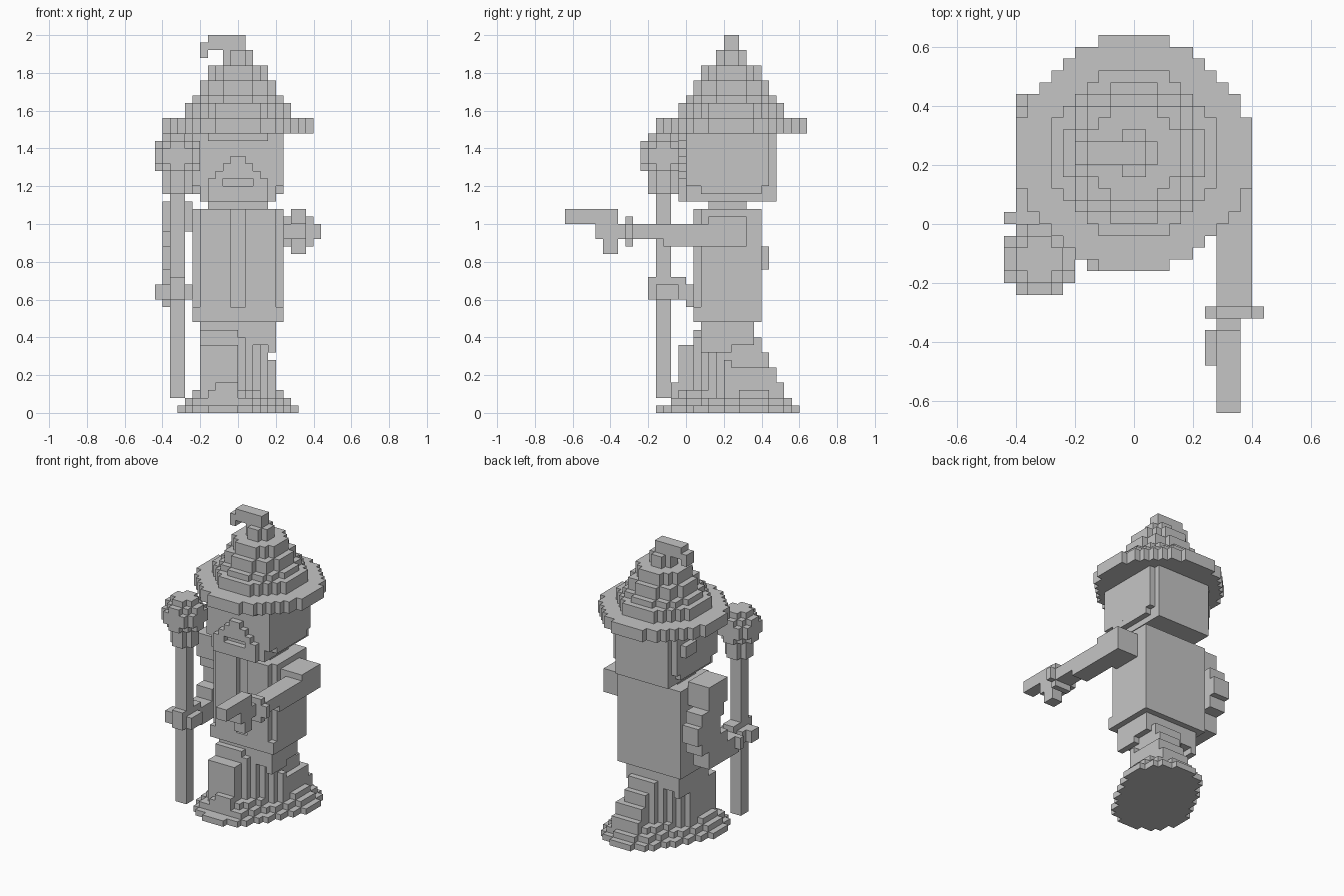
import bpy, bmesh

U = 0.04  # edge of one block

cube = bpy.data.objects.get("Cube")
if cube:
    bpy.data.objects.remove(cube, do_unlink=True)

grey = bpy.data.materials.new("plain_grey")
grey.use_nodes = True
grey.diffuse_color = (0.56, 0.56, 0.56, 1)
grey.node_tree.nodes["Principled BSDF"].inputs["Base Color"].default_value = (0.56, 0.56, 0.56, 1)


def prism(bm, outline, z0, z1):
    """Extrude a flat outline, given in blocks, from z0 to z1."""
    base = bm.faces.new([bm.verts.new((x * U, y * U, z0 * U)) for x, y in outline])
    top = bmesh.ops.extrude_face_region(bm, geom=[base])["geom"]
    verts = [v for v in top if isinstance(v, bmesh.types.BMVert)]
    bmesh.ops.translate(bm, verts=verts, vec=(0, 0, (z1 - z0) * U))


def box(bm, x0, x1, y0, y1, z0, z1):
    prism(bm, [(x0, y0), (x1, y0), (x1, y1), (x0, y1)], z0, z1)


def disc(bm, cx, cy, r, z0, z1, power=2, dx=0, dy=0):
    """A round slab with a stepped edge, optionally swept from -(dx, dy) to +(dx, dy)."""
    rows = round(r + dy)
    sweep = [k / 10 - 1 for k in range(21)] if dy else [0]
    left, right = [], []
    for i in range(-int(rows + cy % 1), int(rows + cy % 1)):
        y = i + 0.5 + cy % 1
        ends = []
        for t in sweep:
            d = abs(y - t * dy) / r
            if d < 1:
                w = r * (1 - d ** power) ** (1 / power)
                ends += [t * dx - w, t * dx + w]
        if ends:
            for edge, x in ((left, min(ends)), (right, max(ends))):
                for yy in (y - 0.5, y + 0.5):
                    p = (cx + round(x), cy + yy)
                    if p not in edge:
                        edge.append(p)
    prism(bm, right + left[::-1], z0, z1)


def part(name, boxes=(), discs=()):
    bm = bmesh.new()
    for b in boxes:
        box(bm, *b)
    for d in discs:
        disc(bm, *d)
    bmesh.ops.recalc_face_normals(bm, faces=bm.faces[:])
    mesh = bpy.data.meshes.new(name)
    bm.to_mesh(mesh)
    bm.free()
    mesh.materials.append(grey)
    obj = bpy.data.objects.new(name, mesh)
    bpy.context.collection.objects.link(obj)


def mirrored(boxes):
    """Boxes plus their copies across the middle."""
    return boxes + [(-b[1], -b[0], *b[2:]) for b in boxes]


# Hat: stacked round layers and a bent tip
part("hat_brim", discs=[(0, 6, 10, 37, 39, 1.8)])
layers = [(7, 39, 41), (6, 41, 42), (5, 42, 44), (4, 44, 46), (2, 46, 48)]
part("hat_cone", discs=[(0, 6, r, a, b) for r, a, b in layers])
part("hat_tip", [(-4, 1, 5, 7, 48, 50), (-5, -4, 5, 7, 47, 49)])

# Head with side hair, ear, brow, nose and beard
part("head", [(-5, 5, 0, 12, 28, 37)])
part("side_hair", mirrored([(5, 6, 0, 11, 30, 37), (5, 6, 2, 10, 29, 30)]))
part("right_ear", [(-7, -6, 7, 10, 33, 35)])
part("brow", [(-4, 4, -1, 0, 36, 37)])
part("nose", [(-1, 1, -1, 0, 33, 34)])
part("beard", mirrored([(2, 4, -1, 0, 30, 31)])
     + [(-4, 4, -1, 0, 28, 30), (-3, 3, -1, 0, 31, 32), (-2, 2, -1, 0, 32, 33)])
part("neck", [(-4, 4, 3, 8, 27, 28)])

# Coat with a front slit and a wider bottom band
part("coat", mirrored([(1, 5, 1, 2, 14, 27)])
     + [(-6, 6, 2, 10, 12, 27), (-6, 6, 1, 2, 12, 14)])

# Robe skirt: one side strides forward, the other trails back, folds opposite
part("skirt_top", [(-5, 5, 2, 9, 9, 12)])
part("skirt_front", [(-5, 0, 1, 6, 9, 11), (-5, 0, -1, 6, 2, 9),
                     (-3, 0, -2, -1, 2, 4), (-4, -3, -2, -1, 2, 3)])
part("skirt_back", [(0, 5 - i // 2, 5, 13 - i, 2 + 2 * i, 4 + 2 * i) for i in range(4)])
folds = []
for i, top in enumerate([10, 10, 10, 9, 7]):
    folds.append((i, i + 1, i + 1, 6, 2, top))
    if top < 9:
        folds.append((i, i + 1, 2, 6, top + 1, 9))
part("front_folds", folds)
part("back_folds", [(-b[1], -b[0], 11 - b[3], 11 - b[2], *b[4:]) for b in folds])
part("hem", discs=[(0, 5.5, 6 - i, i, i + 1, 2, 2, 3.5) for i in range(3)])

# Left arm stretched forward, holding a short rod
part("left_sleeve", [(6, 10, 3, 8, 22, 26), (7, 10, -3, 3, 22, 25)])
part("left_forearm", [(7, 10, -7, -3, 23, 25)])
part("hand_guard", [(6, 11, -8, -7, 23, 25), (7, 10, -8, -7, 22, 26)])
part("left_hand", [(7, 9, -9, -8, 23, 25), (6, 9, -12, -9, 23, 25), (7, 9, -11, -9, 21, 23)])
part("rod", [(7, 9, -16, -9, 25, 27)])

# Right arm bent at the elbow, gripping the staff
part("right_shoulder", [(-10, -6, 3, 8, 24, 28)])
part("right_sleeve", [(-10, -7, a, b, c, d) for a, b, c, d in
                      [(4, 10, 22, 24), (5, 11, 19, 22), (3, 10, 17, 19), (0, 8, 14, 17)]])
part("right_hand", [(-11, -6, -4, -2, 15, 17), (-10, -6, -4, -1, 15, 17),
                    (-9, -7, -5, 0, 15, 18), (-11, -8, 0, 1, 15, 17)])

# Staff with a ball on top
part("staff", [(-9, -7, -4, -2, 2, 29)])
part("staff_head", discs=[(-8, -3, r, a, b) for r, a, b in
                          [(2, 29, 32), (2.75, 32, 33), (3, 33, 35), (2.75, 35, 36), (2, 36, 37)]])
